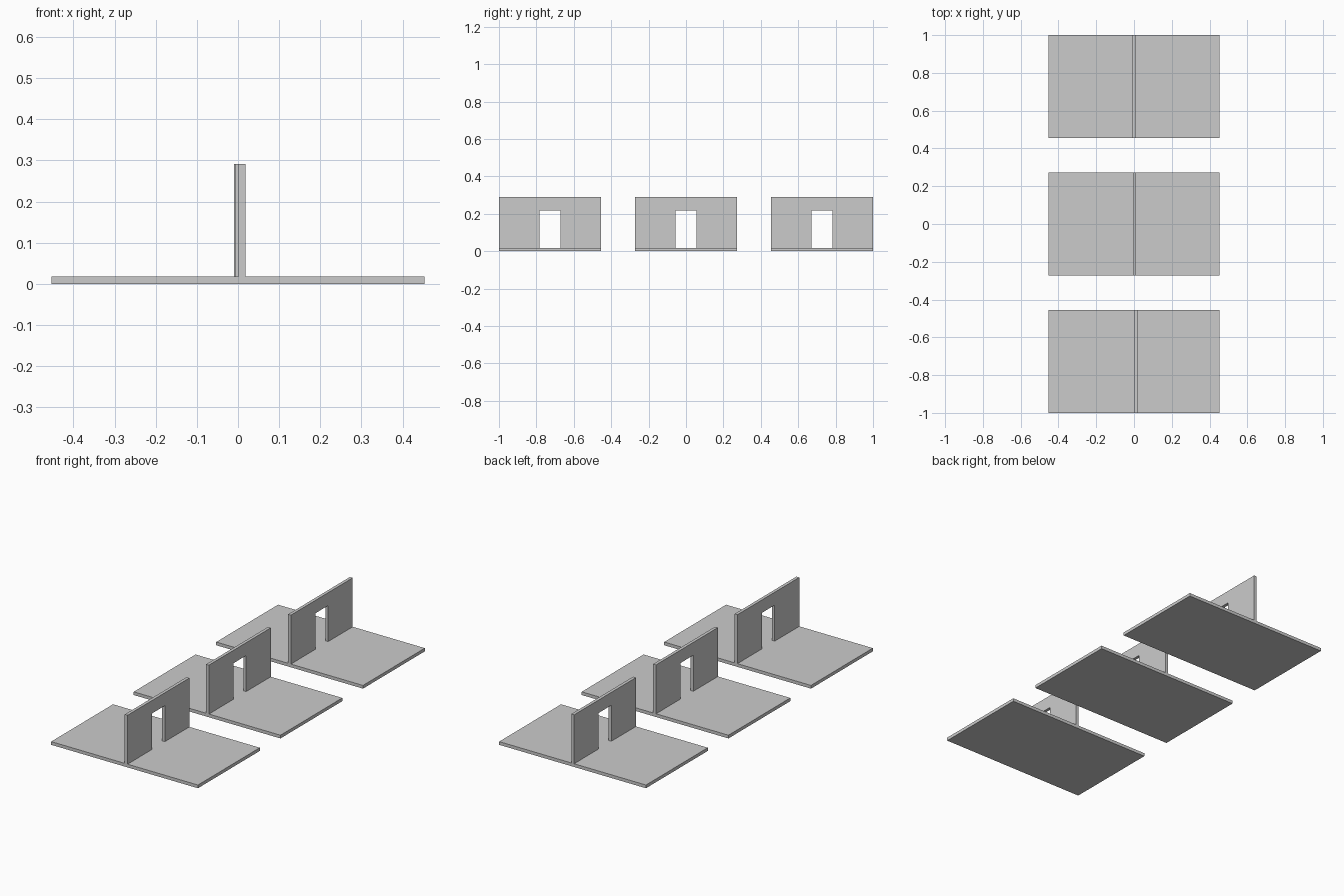
import bpy, bmesh
from mathutils import Vector

if "Cube" in bpy.data.objects:
    bpy.data.objects.remove(bpy.data.objects["Cube"])

HALF_X, DEPTH, SLAB, TOP = 0.453, 0.545, 0.018, 0.291
DOOR_HALF, DOOR_TOP, THICK = 0.056, 0.219, 0.0175


def is_solid(i, j, k):
    """Floor fills the lowest layer; wall is the middle column minus the doorway."""
    if not (0 <= i < 3 and 0 <= j < 3 and 0 <= k < 3):
        return False
    return k == 0 or (i == 1 and not (j == 1 and k == 1))


def floor_with_wall(name, yc, wall_x):
    cuts = ((-HALF_X, wall_x, wall_x + THICK, HALF_X),
            (yc - DEPTH / 2, yc - DOOR_HALF, yc + DOOR_HALF, yc + DEPTH / 2),
            (0, SLAB, DOOR_TOP, TOP))
    bm = bmesh.new()
    # One watertight skin around the solid cells
    for i in range(3):
        for j in range(3):
            for k in range(3):
                if not is_solid(i, j, k):
                    continue
                for axis in range(3):
                    for side in (0, 1):
                        near = [i, j, k]
                        near[axis] += 2 * side - 1
                        if is_solid(*near):
                            continue
                        corners = []
                        for a, b in ((0, 0), (1, 0), (1, 1), (0, 1)):
                            idx = [i, j, k]
                            idx[axis] += side
                            idx[(axis + 1) % 3] += a
                            idx[(axis + 2) % 3] += b
                            corners.append(bm.verts.new(
                                Vector([cuts[n][idx[n]] for n in range(3)])))
                        bm.faces.new(corners if side else corners[::-1])
    bmesh.ops.remove_doubles(bm, verts=bm.verts[:], dist=1e-5)
    # Merge coplanar cell faces into clean panels
    bmesh.ops.dissolve_limit(bm, angle_limit=0.01, verts=bm.verts[:], edges=bm.edges[:])
    bmesh.ops.recalc_face_normals(bm, faces=bm.faces[:])
    mesh = bpy.data.meshes.new(name)
    bm.to_mesh(mesh)
    bm.free()
    bpy.context.collection.objects.link(bpy.data.objects.new(name, mesh))


# Three platforms, each wall stepped slightly in x
for name, y, x in (("front_floor_with_doorway_wall", -0.7275, 0.001),
                   ("middle_floor_with_doorway_wall", 0.0, -0.006),
                   ("back_floor_with_doorway_wall", 0.7275, -0.0095)):
    floor_with_wall(name, y, x)
